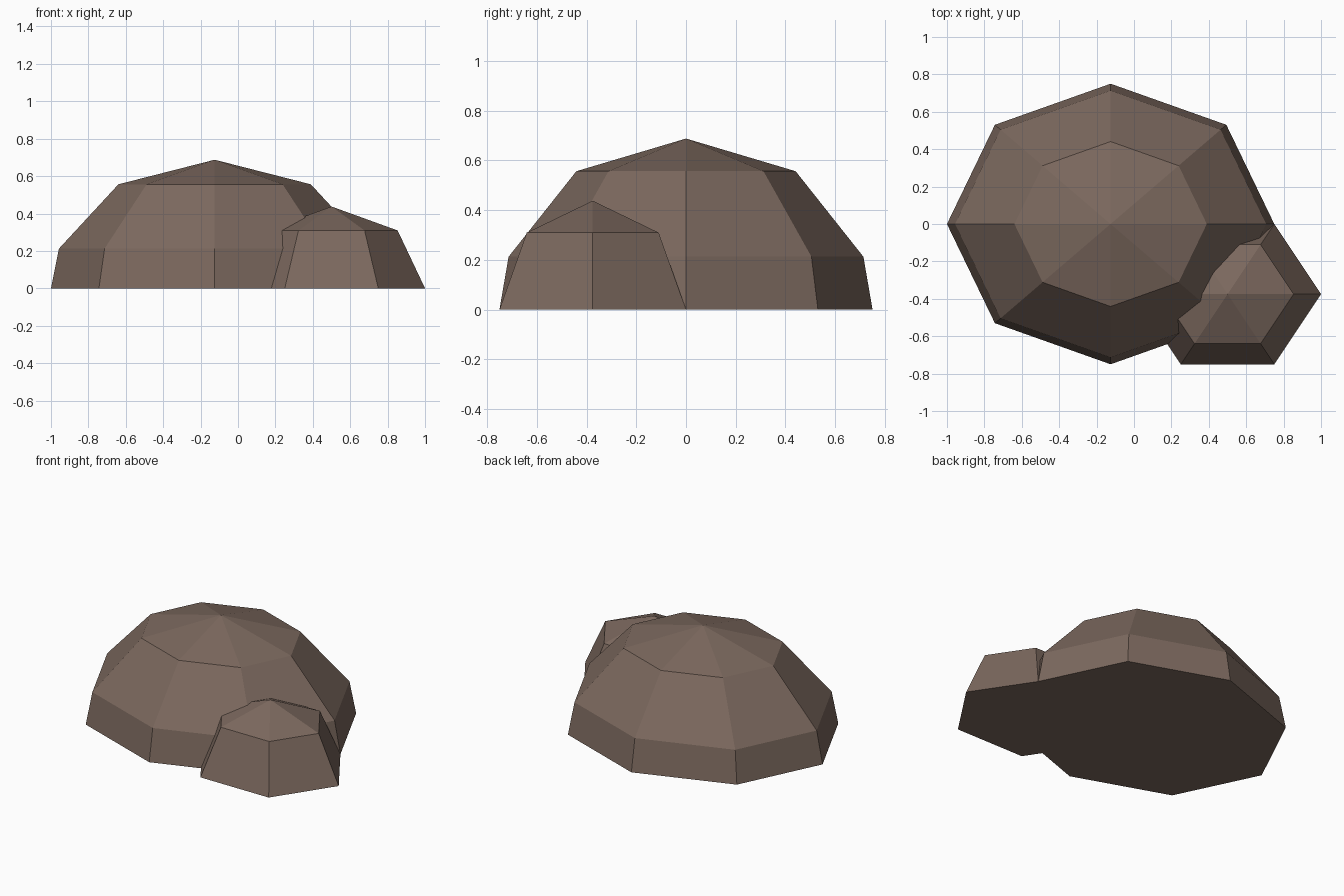
import bpy, bmesh, math

if "Cube" in bpy.data.objects:
    bpy.data.objects.remove(bpy.data.objects["Cube"])

stone = bpy.data.materials.new("stone brown")
stone.diffuse_color = (0.20, 0.14, 0.112, 1)
stone.use_nodes = True
stone.node_tree.nodes["Principled BSDF"].inputs["Base Color"].default_value = stone.diffuse_color


def dome(name, center, radii, sides, latitudes):
    """Flat-faced half ellipsoid on z = 0: rings at the given latitudes, then an apex."""
    bm = bmesh.new()
    rings = []
    for lat in latitudes:
        c, s = math.cos(math.radians(lat)), math.sin(math.radians(lat))
        rings.append([bm.verts.new((radii[0] * c * math.cos(2 * math.pi * i / sides),
                                    radii[1] * c * math.sin(2 * math.pi * i / sides),
                                    radii[2] * s)) for i in range(sides)])
    apex = bm.verts.new((0, 0, radii[2]))
    for low, high in zip(rings, rings[1:]):
        for i in range(sides):
            j = (i + 1) % sides
            bm.faces.new((low[i], low[j], high[j], high[i]))
    for i in range(sides):
        bm.faces.new((rings[-1][i], rings[-1][(i + 1) % sides], apex))
    bm.faces.new(rings[0][::-1])
    mesh = bpy.data.meshes.new(name)
    bm.to_mesh(mesh)
    bm.free()
    mesh.materials.append(stone)
    obj = bpy.data.objects.new(name, mesh)
    obj.location = (*center, 0)
    bpy.context.collection.objects.link(obj)
    return obj


# Large boulder and the small boulder leaning into its front right
large = dome("large_boulder", (-0.125, 0), (0.875, 0.75, 0.6875), 8, (0, 18, 54))
small = dome("small_boulder", (0.5, -0.375), (0.5, 0.433, 0.4375), 6, (0, 45))

# Merge into one solid rock
union = large.modifiers.new("merge", 'BOOLEAN')
union.operation = 'UNION'
union.solver = 'EXACT'
union.object = small
bpy.context.view_layer.objects.active = large
bpy.ops.object.modifier_apply(modifier=union.name)
bpy.data.objects.remove(small)
large.name = "rock"
